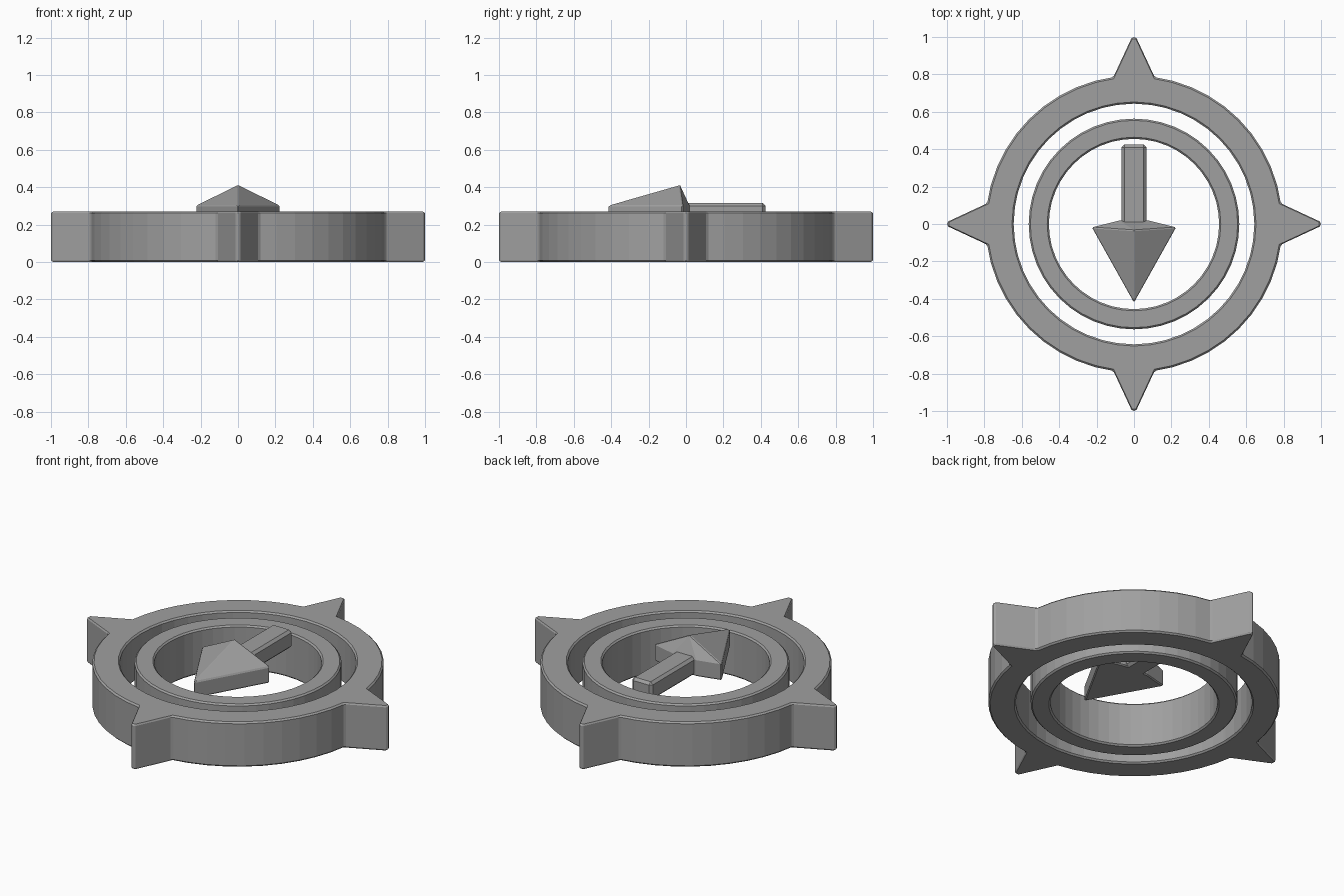
import bpy, bmesh
from math import radians, cos, sin

if "Cube" in bpy.data.objects:
    bpy.data.objects.remove(bpy.data.objects["Cube"], do_unlink=True)

grey = bpy.data.materials.new("stone_grey")
grey.use_nodes = True
COLOUR = (0.35, 0.35, 0.35, 1)
grey.diffuse_color = COLOUR
grey.node_tree.nodes["Principled BSDF"].inputs["Base Color"].default_value = COLOUR

HEIGHT = 0.27
ARROW_BASE = 0.205


def make_part(name, bm, chamfer):
    """Turn a bmesh into a flat shaded object with chamfered sharp edges."""
    bmesh.ops.recalc_face_normals(bm, faces=bm.faces)
    mesh = bpy.data.meshes.new(name)
    bm.to_mesh(mesh)
    bm.free()
    mesh.materials.append(grey)
    obj = bpy.data.objects.new(name, mesh)
    bpy.context.collection.objects.link(obj)
    bevel = obj.modifiers.new("chamfer", "BEVEL")
    bevel.width = chamfer
    bevel.segments = 1
    bevel.limit_method = "ANGLE"
    bevel.angle_limit = radians(35)
    return obj


def make_ring(name, stations, inner):
    """Loft a rectangular section round a list of (angle, outer radius)."""
    bm = bmesh.new()
    loops = []
    for angle, outer in stations:
        c, s = cos(radians(angle)), sin(radians(angle))
        section = ((inner, 0), (outer, 0), (outer, HEIGHT), (inner, HEIGHT))
        loops.append([bm.verts.new((r * c, r * s, z)) for r, z in section])
    for a, b in zip(loops, loops[1:] + loops[:1]):
        for i in range(4):
            j = (i + 1) % 4
            bm.faces.new((a[i], a[j], b[j], b[i]))
    return make_part(name, bm, 0.009)


# Outer ring with four blunt spikes
stations = []
for quarter in range(4):
    start = quarter * 90
    stations += [(start - 0.6, 1.0), (start + 0.6, 1.0), (start + 8, 0.793)]
    stations += [(start + 7.5 * k, 0.793) for k in range(2, 11)]
    stations.append((start + 82, 0.793))
make_ring("spiked_outer_ring", stations, 0.643)

# Plain inner ring
make_ring("inner_ring", [(7.5 * k, 0.563) for k in range(48)], 0.455)

# Arrow head: flat arrow outline rising to a single peak
bm = bmesh.new()
outline = [(0, -0.42), (0.225, -0.018), (0.08, 0.018), (-0.08, 0.018), (-0.225, -0.018)]
lower = [bm.verts.new((x, y, ARROW_BASE)) for x, y in outline]
upper = [bm.verts.new((x, y, 0.302)) for x, y in outline]
peak = bm.verts.new((0, -0.033, 0.413))
bm.faces.new(lower)
for i in range(5):
    j = (i + 1) % 5
    bm.faces.new((lower[i], lower[j], upper[j], upper[i]))
    bm.faces.new((upper[i], upper[j], peak))
make_part("arrow_head", bm, 0.006)

# Arrow shaft
bm = bmesh.new()
bmesh.ops.create_cube(bm, size=1)
for v in bm.verts:
    v.co.x *= 0.134
    v.co.y = 0.425 if v.co.y > 0 else -0.01
    v.co.z = 0.315 if v.co.z > 0 else ARROW_BASE
make_part("arrow_shaft", bm, 0.015)
